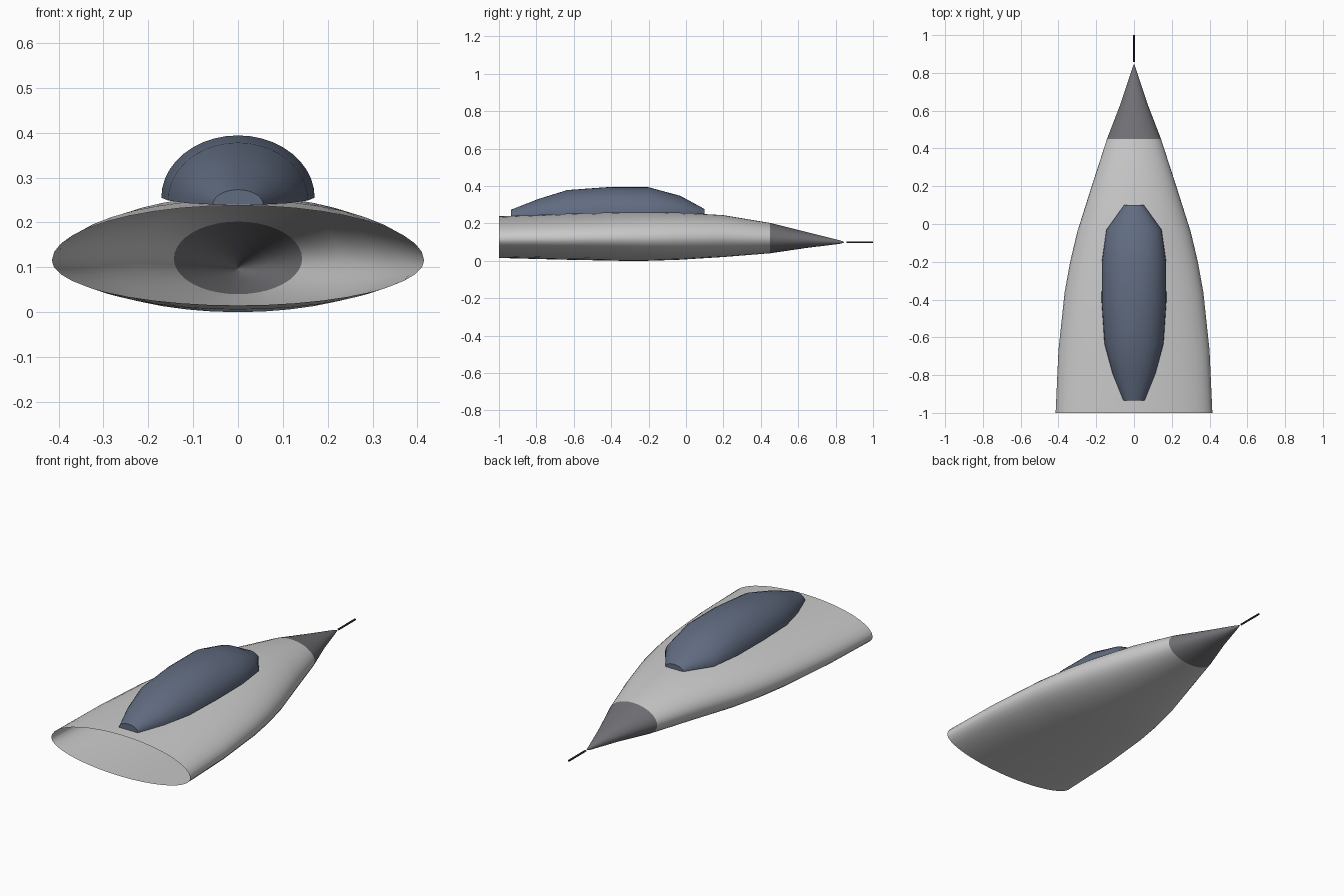
import bpy, bmesh
from math import sin, cos, pi, radians

if "Cube" in bpy.data.objects:
    bpy.data.objects.remove(bpy.data.objects["Cube"])


def material(name, rgb):
    m = bpy.data.materials.new(name)
    m.diffuse_color = (*rgb, 1)
    m.use_nodes = True
    m.node_tree.nodes["Principled BSDF"].inputs["Base Color"].default_value = m.diffuse_color
    return m


def finish(name, bm, mat=None, angle=35):
    bmesh.ops.recalc_face_normals(bm, faces=bm.faces)
    me = bpy.data.meshes.new(name)
    bm.to_mesh(me)
    bm.free()
    ob = bpy.data.objects.new(name, me)
    bpy.context.collection.objects.link(ob)
    if mat:
        me.materials.append(mat)
    bpy.ops.object.select_all(action='DESELECT')
    ob.select_set(True)
    bpy.context.view_layer.objects.active = ob
    bpy.ops.object.shade_smooth_by_angle(angle=radians(angle))
    return ob


def loft(name, rings, closed=True, caps=(False, False), mat=None, angle=35):
    """Skin a list of point rings, optionally closing either end."""
    bm = bmesh.new()
    vs = [[bm.verts.new(p) for p in r] for r in rings]
    n = len(vs[0])
    for a, b in zip(vs, vs[1:]):
        for i in range(n if closed else n - 1):
            j = (i + 1) % n
            bm.faces.new((a[i], a[j], b[j], b[i]))
    for use, ring in zip(caps, (vs[0], vs[-1])):
        if use:
            bm.faces.new(ring)
    return finish(name, bm, mat, angle)


def hull_ring(y, w, low, mid, top, n=40):
    """Oval section with its widest line at height mid."""
    pts = []
    for i in range(n):
        t = 2 * pi * i / n
        h = top - mid if sin(t) > 0 else mid - low
        pts.append((w * cos(t), y, mid + h * sin(t)))
    return pts


def canopy_ring(y, w, base, top, n=20):
    """Half-oval arch standing on the hull."""
    return [(w * cos(pi * i / n), y, base + (top - base) * sin(pi * i / n))
            for i in range(n + 1)]


dark = material("nose_grey", (0.17, 0.165, 0.18))
glass = material("canopy_blue", (0.12, 0.15, 0.22))
black = material("probe_black", (0.02, 0.02, 0.03))

# Fuselage shell, open at the rear: y, half width, bottom, widest line, top
body = [(-1.0, .415, .015, .115, .238),
        (-.67, .400, .006, .117, .251),
        (-.36, .367, .000, .120, .259),
        (-.20, .338, .000, .120, .260),
        (-.04, .300, .005, .122, .257),
        (.20, .224, .020, .125, .244),
        (.45, .143, .040, .119, .202)]
loft("fuselage", [hull_ring(*s) for s in body])

# Nose cone
nose = [body[-1],
        (.64, .070, .068, .110, .155),
        (.82, .010, .090, .100, .110),
        (.845, .002, .097, .099, .101)]
loft("nose_cone", [hull_ring(*s) for s in nose], caps=(False, True), mat=dark)

# Canopy: y, half width, base, top
canopy = [(-.935, .056, .240, .273),
          (-.79, .114, .243, .330),
          (-.635, .156, .249, .378),
          (-.415, .171, .255, .394),
          (-.20, .170, .256, .393),
          (-.03, .146, .254, .347),
          (.10, .052, .250, .276)]
loft("canopy", [canopy_ring(*s) for s in canopy], closed=True,
     caps=(True, True), mat=glass)

# Nose probe
probe = [[(.005 * cos(pi * i / 6), y, .099 + .005 * sin(pi * i / 6))
          for i in range(12)] for y in (.857, 1.0)]
loft("nose_probe", probe, caps=(True, True), mat=black)
